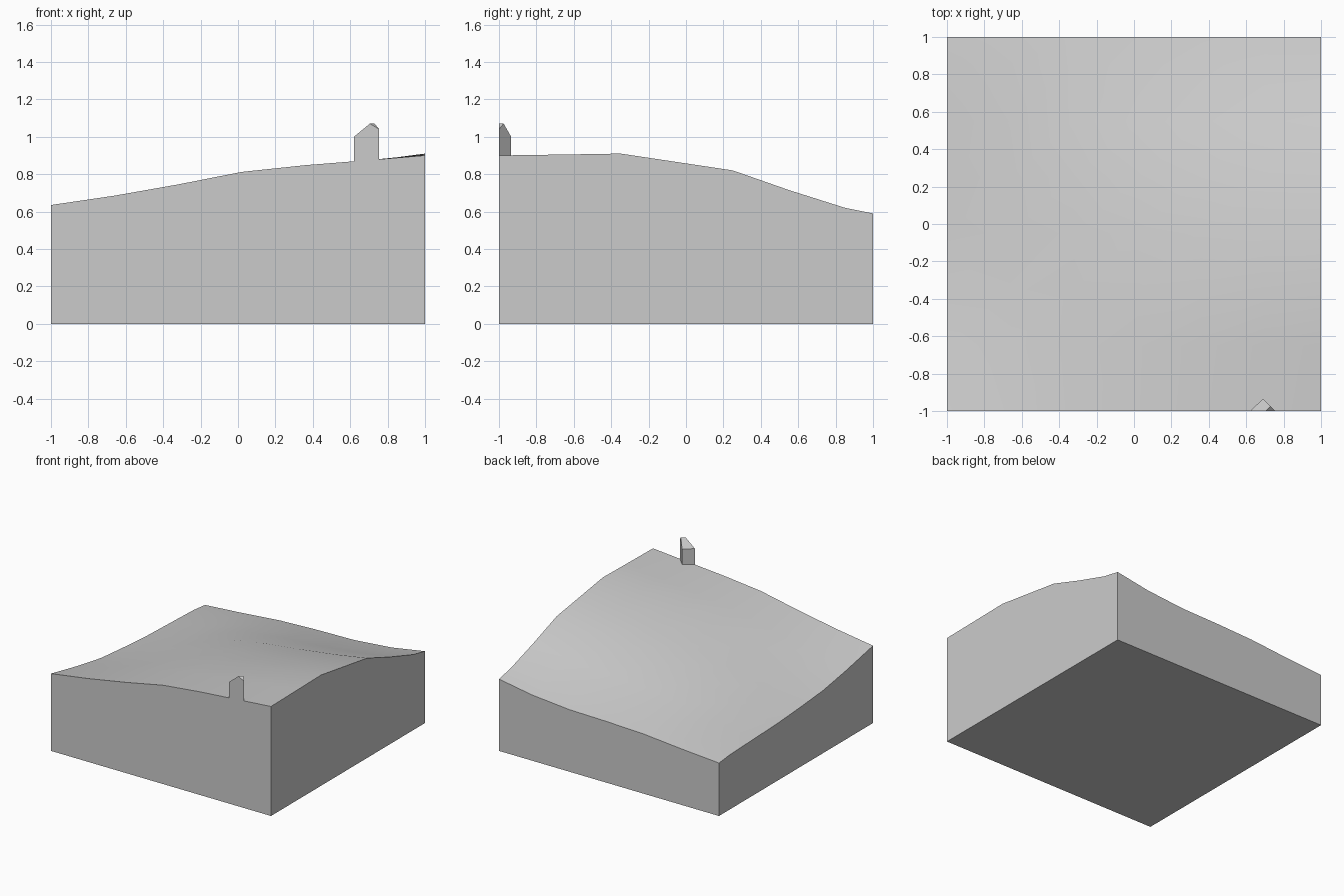
import bpy
import bmesh
import math

default = bpy.data.objects.get("Cube")
if default:
    bpy.data.objects.remove(default, do_unlink=True)

# One plain grey for everything
grey = bpy.data.materials.new("plain_grey")
grey.use_nodes = True
colour = (0.6, 0.6, 0.6, 1)
grey.diffuse_color = colour
grey.node_tree.nodes["Principled BSDF"].inputs["Base Color"].default_value = colour


def make_object(name, bm):
    bmesh.ops.recalc_face_normals(bm, faces=bm.faces)
    mesh = bpy.data.meshes.new(name)
    bm.to_mesh(mesh)
    bm.free()
    mesh.materials.append(grey)
    obj = bpy.data.objects.new(name, mesh)
    bpy.context.collection.objects.link(obj)
    return obj


# Grid lines and the skyline along each edge of the block
xs = [-1, -.66, -.32, .02, .36, .7, 1]
ys = [-1, -.65, -.35, -.05, .25, .55, .85, 1]
front = [.635, .685, .745, .812, .848, .875, .9]
back = [.435, .46, .49, .503, .51, .54, .59]
left_end = [.635, .565, .515, .49, .47, .46, .45, .435]
right_end = [.9, .905, .91, .865, .82, .715, .62, .59]


def mix(a, b, t):
    return a + (b - a) * t


def ground_height(i, j):
    """Blend the four edge skylines, with a slight swell in the middle."""
    x, y = xs[i], ys[j]
    u, v = (x + 1) / 2, (y + 1) / 2
    corners = mix(mix(front[0], front[-1], u), mix(back[0], back[-1], u), v)
    swell = .03 * (1 - x * x) * (1 - y * y)
    return mix(front[i], back[i], v) + mix(left_end[j], right_end[j], u) - corners + swell


# Terrain block: hillside surface, walls and base
bm = bmesh.new()
nx, ny = len(xs), len(ys)
top = [[bm.verts.new((x, y, ground_height(i, j))) for j, y in enumerate(ys)]
       for i, x in enumerate(xs)]
for i in range(nx - 1):
    for j in range(ny - 1):
        bm.faces.new((top[i][j], top[i + 1][j], top[i + 1][j + 1], top[i][j + 1]))
rim = ([top[i][0] for i in range(nx - 1)] + [top[-1][j] for j in range(ny - 1)]
       + [top[i][-1] for i in range(nx - 1, 0, -1)]
       + [top[0][j] for j in range(ny - 1, 0, -1)])
foot = [bm.verts.new((v.co.x, v.co.y, 0)) for v in rim]
for k in range(len(rim)):
    n = (k + 1) % len(rim)
    bm.faces.new((rim[k], foot[k], foot[n], rim[n]))
bm.faces.new(foot[::-1])
terrain = make_object("terrain_block", bm)

bpy.ops.object.select_all(action='DESELECT')
terrain.select_set(True)
bpy.context.view_layer.objects.active = terrain
bpy.ops.object.shade_smooth_by_angle(angle=math.radians(35))

# Small gabled hut, turned to the edge and sliced flush with the front
eave, ridge, low = 1.0, 1.07, 1.04
plan = [(.62, -1, eave), (.705, -1, ridge), (.755, -1, low),
        (.73, -.975, ridge), (.69, -.935, eave)]
bm = bmesh.new()
roof = [bm.verts.new(p) for p in plan]
base = [bm.verts.new((p[0], p[1], .85)) for p in plan]
for k in range(len(plan)):
    n = (k + 1) % len(plan)
    bm.faces.new((roof[k], base[k], base[n], roof[n]))
bm.faces.new((roof[0], roof[1], roof[3], roof[4]))
bm.faces.new((roof[1], roof[2], roof[3]))
bm.faces.new(base[::-1])
make_object("hut", bm)
